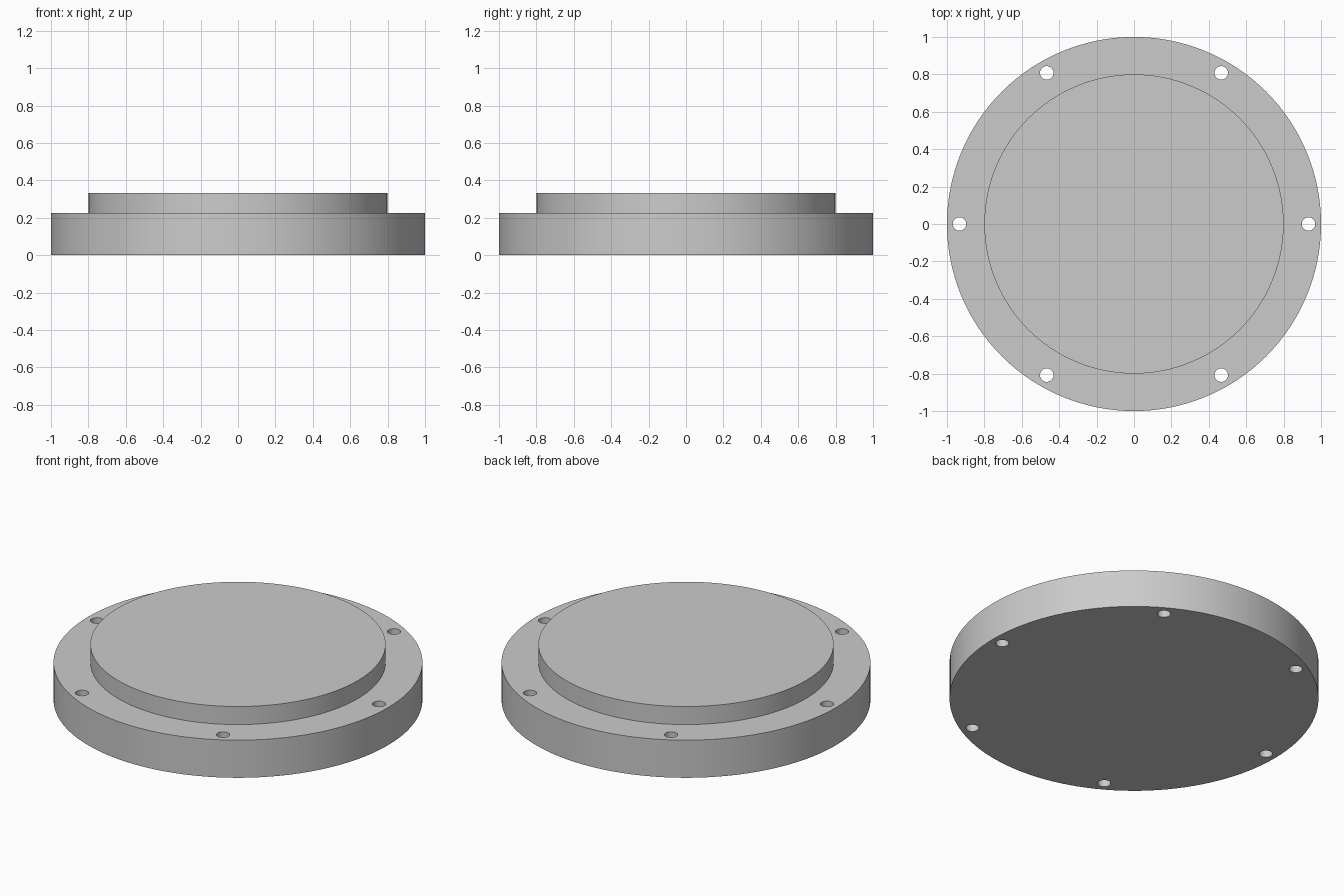
import bpy
import bmesh
from math import cos, sin, pi, radians
from mathutils import Matrix, Vector

FLANGE_R, FLANGE_H = 1.0, 0.225
BOSS_R, BOSS_TOP = 0.8, 0.333
HOLE_R, BOLT_CIRCLE_R, HOLES = 0.036, 0.933, 6

default = bpy.data.objects.get("Cube")
if default:
    bpy.data.objects.remove(default, do_unlink=True)

grey = bpy.data.materials.new("grey metal")
grey.use_nodes = True
grey.diffuse_color = (0.6, 0.6, 0.6, 1)
grey.node_tree.nodes["Principled BSDF"].inputs["Base Color"].default_value = grey.diffuse_color


def add_cylinder(bm, radius, z0, z1, segments, x=0, y=0):
    bmesh.ops.create_cone(bm, cap_ends=True, segments=segments,
                          radius1=radius, radius2=radius, depth=z1 - z0,
                          matrix=Matrix.Translation((x, y, (z0 + z1) / 2)))


def make_object(name, bm):
    bmesh.ops.recalc_face_normals(bm, faces=bm.faces)
    mesh = bpy.data.meshes.new(name)
    bm.to_mesh(mesh)
    bm.free()
    mesh.materials.append(grey)
    obj = bpy.data.objects.new(name, mesh)
    bpy.context.collection.objects.link(obj)
    return obj


# Flange disc with the raised boss extruded from its top face
bm = bmesh.new()
add_cylinder(bm, FLANGE_R, 0, FLANGE_H, 128)
top = max(bm.faces, key=lambda f: f.calc_center_median().z)
bmesh.ops.inset_region(bm, faces=[top], thickness=0.1)
for v in top.verts:
    v.co.xy = v.co.xy.normalized() * BOSS_R
    v.co.z = FLANGE_H
boss = bmesh.ops.extrude_face_region(bm, geom=[top])["geom"]
bmesh.ops.translate(bm, vec=Vector((0, 0, BOSS_TOP - FLANGE_H)),
                    verts=[g for g in boss if isinstance(g, bmesh.types.BMVert)])
if top.is_valid:
    bmesh.ops.delete(bm, geom=[top], context='FACES_ONLY')
flange = make_object("blind_flange", bm)

# Ring of bolt holes cut through the rim
bm = bmesh.new()
for i in range(HOLES):
    a = 2 * pi * i / HOLES
    add_cylinder(bm, HOLE_R, -0.1, BOSS_TOP, 32,
                 BOLT_CIRCLE_R * cos(a), BOLT_CIRCLE_R * sin(a))
cutter = make_object("bolt_hole_cutter", bm)
cutter.hide_render = True

cut = flange.modifiers.new("bolt_holes", 'BOOLEAN')
cut.operation = 'DIFFERENCE'
cut.solver = 'EXACT'
cut.object = cutter

bpy.ops.object.select_all(action='DESELECT')
flange.select_set(True)
bpy.context.view_layer.objects.active = flange
bpy.ops.object.modifier_apply(modifier=cut.name)
bpy.data.objects.remove(cutter, do_unlink=True)

# Smooth round walls, crisp rims
bpy.ops.object.shade_smooth_by_angle(angle=radians(30))
